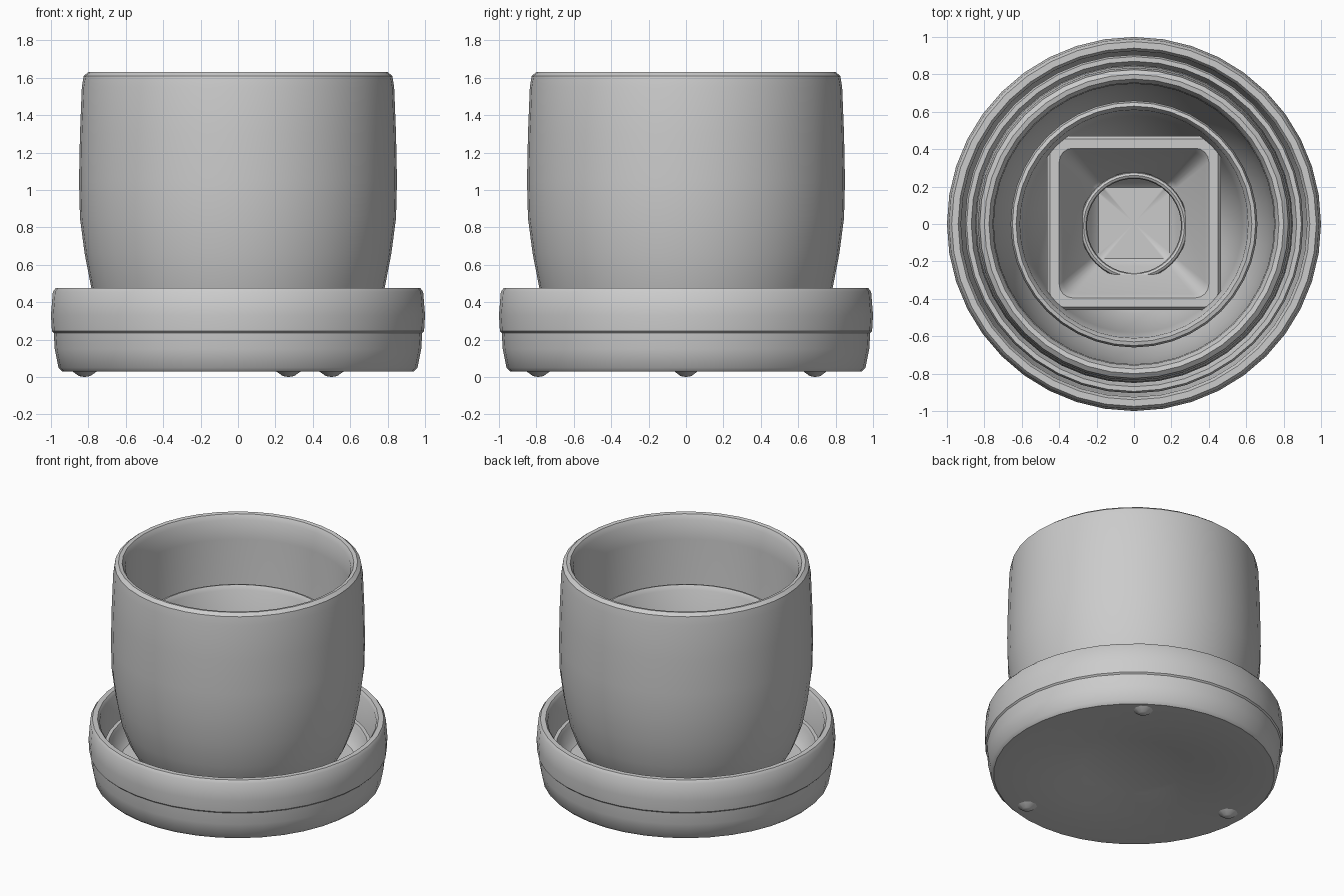
import bpy, bmesh, math

if "Cube" in bpy.data.objects:
    bpy.data.objects.remove(bpy.data.objects["Cube"])


def round_loop(n=40):
    return [(math.cos(2 * math.pi * i / n), math.sin(2 * math.pi * i / n)) for i in range(n)]


def square_loop(corner=0.18, steps=4):
    # unit square outline with rounded corners
    pts = []
    for k, (sx, sy) in enumerate([(1, 1), (-1, 1), (-1, -1), (1, -1)]):
        for j in range(steps + 1):
            a = math.pi / 2 * (k + j / steps)
            pts.append((sx * (1 - corner) + corner * math.cos(a),
                        sy * (1 - corner) + corner * math.sin(a)))
    return pts


def sweep_profile(name, profile, loop, closed=False, centre=(0, 0)):
    # stack scaled copies of the outline along a (radius, height) profile
    bm = bmesh.new()
    rings = []
    for r, z in profile:
        if r == 0:
            rings.append([bm.verts.new((centre[0], centre[1], z))])
        else:
            rings.append([bm.verts.new((centre[0] + r * x, centre[1] + r * y, z)) for x, y in loop])
    pairs = list(zip(rings, rings[1:]))
    if closed:
        pairs.append((rings[-1], rings[0]))
    n = len(loop)
    for a, b in pairs:
        for i in range(n):
            j = (i + 1) % n
            if len(a) == 1:
                bm.faces.new((a[0], b[j], b[i]))
            elif len(b) == 1:
                bm.faces.new((a[i], a[j], b[0]))
            else:
                bm.faces.new((a[i], a[j], b[j], b[i]))
    bmesh.ops.recalc_face_normals(bm, faces=bm.faces[:])
    mesh = bpy.data.meshes.new(name)
    bm.to_mesh(mesh)
    bm.free()
    obj = bpy.data.objects.new(name, mesh)
    bpy.context.collection.objects.link(obj)
    bpy.context.view_layer.objects.active = obj
    bpy.ops.object.select_all(action='DESELECT')
    obj.select_set(True)
    bpy.ops.object.shade_smooth_by_angle(angle=math.radians(40))
    return obj


circle = round_loop()

# outer saucer with a stepped wall and a recessed underside
sweep_profile("saucer", [
    (0, 0.09), (0.35, 0.085), (0.53, 0.03), (0.94, 0.03), (0.96, 0.05), (0.98, 0.15),
    (0.985, 0.235), (0.995, 0.245), (1.0, 0.33), (0.99, 0.455), (0.975, 0.475),
    (0.94, 0.475), (0.925, 0.455), (0.92, 0.2), (0.9, 0.11), (0, 0.11)], circle)

# lower saucer liner nested inside
sweep_profile("saucer_liner", [
    (0, 0.115), (0.84, 0.115), (0.89, 0.16), (0.905, 0.25), (0.895, 0.27),
    (0.87, 0.27), (0.86, 0.25), (0.84, 0.17), (0.8, 0.135), (0, 0.135)], circle)

# three tiny feet
for i, (x, y) in enumerate([(-0.82, 0.0), (0.27, -0.79), (0.5, 0.69)]):
    sweep_profile(f"foot_{i + 1}", [(0, 0.0), (0.03, 0.005), (0.08, 0.04), (0, 0.04)],
                  round_loop(10), centre=(x, y))

# large barrel shaped pot
sweep_profile("outer_pot", [
    (0, 0.14), (0.6, 0.14), (0.64, 0.17), (0.73, 0.33), (0.785, 0.48), (0.82, 0.66),
    (0.845, 0.85), (0.85, 1.05), (0.845, 1.3), (0.835, 1.55), (0.825, 1.61), (0.80, 1.63),
    (0.775, 1.625), (0.755, 1.59), (0.75, 1.45), (0.745, 1.0), (0.72, 0.65), (0.66, 0.38),
    (0.58, 0.21), (0, 0.2)], circle)

# medium round pot inside
sweep_profile("middle_pot", [
    (0, 0.22), (0.48, 0.22), (0.52, 0.26), (0.62, 0.7), (0.66, 1.13), (0.65, 1.165),
    (0.63, 1.17), (0.61, 1.14), (0.58, 0.72), (0.48, 0.32), (0.44, 0.27), (0, 0.27)], circle)

# tapered square pot
sweep_profile("square_pot", [
    (0, 0.28), (0.28, 0.28), (0.31, 0.31), (0.455, 0.78), (0.465, 0.83), (0.45, 0.85),
    (0.40, 0.85), (0.38, 0.82), (0.23, 0.38), (0.19, 0.34), (0, 0.34)], square_loop(),
    centre=(0, 0.005))

# thin ring in the square pot
ring = [(0.27 + 0.018 * math.cos(a), 0.49 + 0.025 * math.sin(a))
        for a in [2 * math.pi * k / 8 for k in range(8)]]
sweep_profile("inner_ring", ring, circle, closed=True, centre=(0, -0.01))
